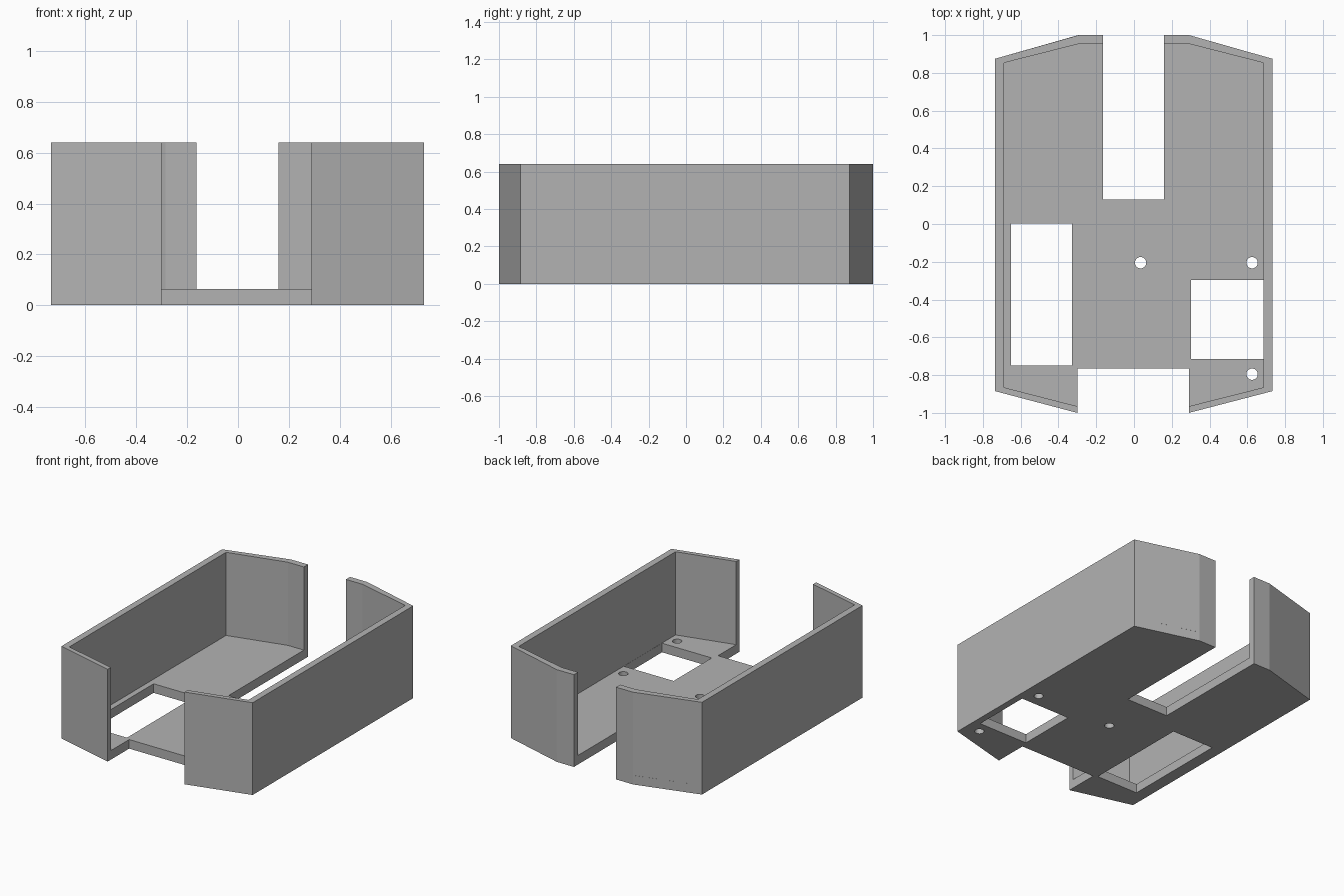
import bpy
import math

cube = bpy.data.objects.get("Cube")
if cube:
    bpy.data.objects.remove(cube, do_unlink=True)

FLOOR_TOP, WALL_TOP = 0.063, 0.64

grey = bpy.data.materials.new("plain grey")
grey.use_nodes = True
colour = (0.45, 0.45, 0.45, 1)
grey.diffuse_color = colour
grey.node_tree.nodes["Principled BSDF"].inputs["Base Color"].default_value = colour


def plate(name, loops, z0, z1):
    """Extrude a flat outline, with any further loops cut out as holes."""
    curve = bpy.data.curves.new(name + "_profile", "CURVE")
    curve.dimensions = "2D"
    curve.fill_mode = "BOTH"
    curve.extrude = (z1 - z0) / 2
    for loop in loops:
        spline = curve.splines.new("POLY")
        spline.points.add(len(loop) - 1)
        for point, (x, y) in zip(spline.points, loop):
            point.co = (x, y, 0, 1)
        spline.use_cyclic_u = True
    helper = bpy.data.objects.new(name + "_helper", curve)
    bpy.context.collection.objects.link(helper)
    bpy.context.view_layer.update()
    graph = bpy.context.evaluated_depsgraph_get()
    mesh = bpy.data.meshes.new_from_object(helper.evaluated_get(graph))
    bpy.data.objects.remove(helper, do_unlink=True)
    for vert in mesh.vertices:
        vert.co.z += (z0 + z1) / 2
    mesh.materials.clear()
    mesh.materials.append(grey)
    for face in mesh.polygons:
        face.use_smooth = False
        face.material_index = 0
    obj = bpy.data.objects.new(name, mesh)
    bpy.context.collection.objects.link(obj)
    return obj


def rectangle(x0, x1, y0, y1):
    return [(x0, y0), (x1, y0), (x1, y1), (x0, y1)]


def circle(x, y, radius=0.03, sides=32):
    turns = [2 * math.pi * i / sides for i in range(sides)]
    return [(x + radius * math.cos(a), y + radius * math.sin(a)) for a in turns]


# Floor with front notch, rear slot, two windows and three screw holes
outline = [
    (-0.735, -0.885), (-0.30, -1), (-0.30, -0.765), (0.29, -0.765),
    (0.29, -1), (0.732, -0.885), (0.732, 0.875), (0.29, 1),
    (0.16, 1), (0.16, 0.13), (-0.163, 0.13), (-0.163, 1),
    (-0.295, 1), (-0.735, 0.875),
]
windows = [rectangle(-0.65, -0.327, -0.75, 0.003),
           rectangle(0.303, 0.685, -0.715, -0.297)]
screw_holes = [circle(0.035, -0.205), circle(0.625, -0.205), circle(0.625, -0.795)]
plate("floor", [outline] + windows + screw_holes, 0, FLOOR_TOP)

# Side walls, each wrapping round its angled front and rear corners
for name, side, edge, front, slot in (("left_wall", 1, 0.732, 0.29, 0.16),
                                      ("right_wall", -1, 0.735, 0.30, 0.163)):
    inner = edge - 0.046
    wall = [(front, -1), (edge, -0.885), (edge, 0.875), (0.292, 1), (slot, 1),
            (slot, 0.955), (0.286, 0.955), (inner, 0.853), (inner, -0.865),
            (front, -0.965)]
    plate(name, [[(side * x, y) for x, y in wall]], FLOOR_TOP, WALL_TOP)
